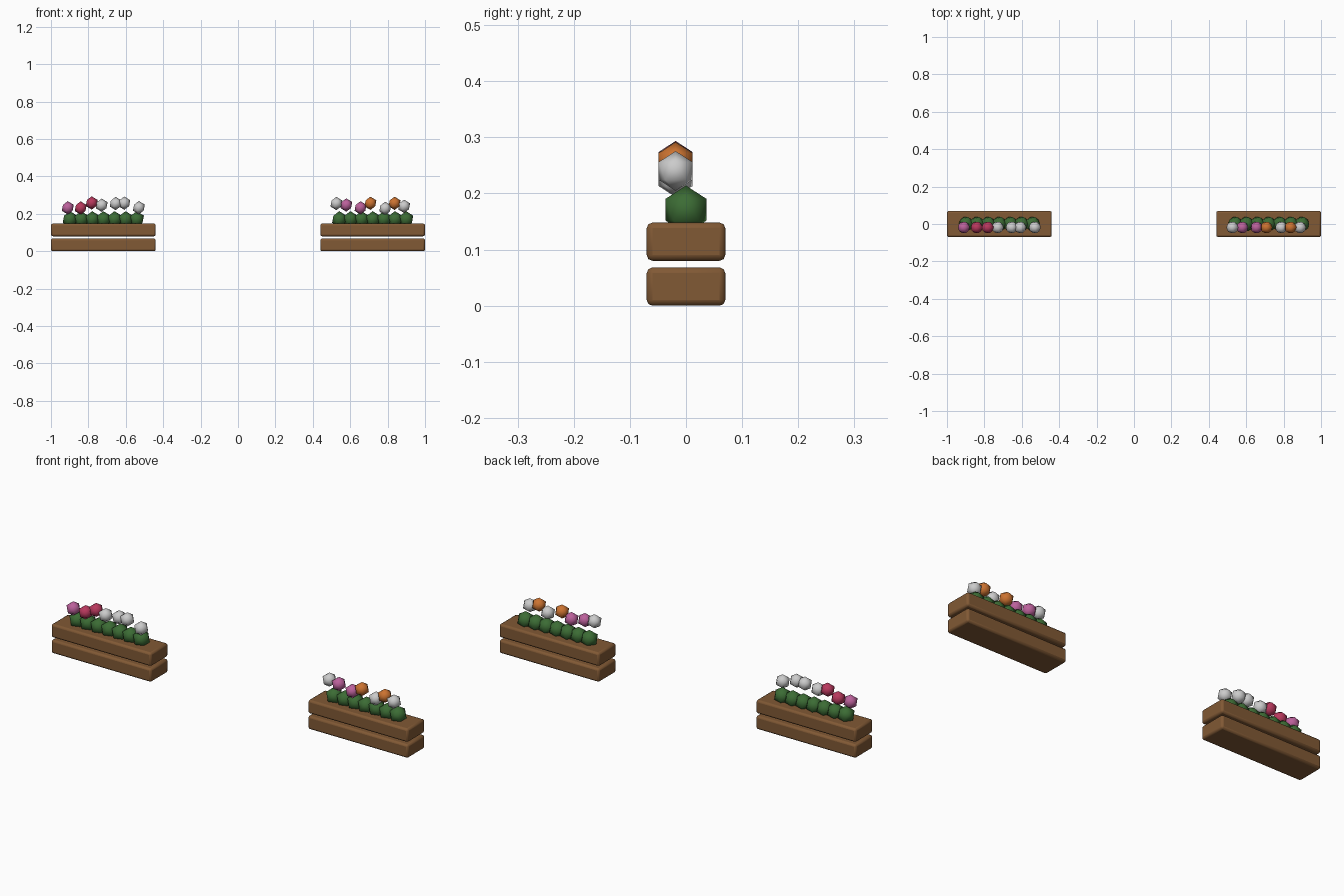
import bpy, math

if "Cube" in bpy.data.objects:
    bpy.data.objects.remove(bpy.data.objects["Cube"])


def material(name, rgb):
    m = bpy.data.materials.new(name)
    m.diffuse_color = (*rgb, 1)
    m.use_nodes = True
    m.node_tree.nodes["Principled BSDF"].inputs["Base Color"].default_value = m.diffuse_color
    return m


WOOD = material("wood", (0.22, 0.10, 0.035))
LEAF = material("leaf", (0.045, 0.15, 0.035))
PURPLE = material("purple_petal", (0.50, 0.12, 0.33))
RED = material("red_petal", (0.48, 0.04, 0.11))
ORANGE = material("orange_petal", (0.60, 0.17, 0.03))
WHITE = None  # plain grey


def plank(name, x, z):
    bpy.ops.mesh.primitive_cube_add(size=1, location=(x, 0, z))
    ob = bpy.context.object
    ob.name = name
    ob.scale = (0.56, 0.14, 0.068)
    bpy.ops.object.transform_apply(location=False, rotation=False, scale=True)
    bev = ob.modifiers.new("rounded_edges", 'BEVEL')
    bev.width = 0.01
    bev.segments = 2
    ob.data.materials.append(WOOD)
    bpy.ops.object.shade_smooth_by_angle(angle=math.radians(30))


def ball(name, r, loc, mat):
    bpy.ops.mesh.primitive_ico_sphere_add(subdivisions=1, radius=r, location=loc)
    ob = bpy.context.object
    ob.name = name
    if mat:
        ob.data.materials.append(mat)
    bpy.ops.object.shade_smooth()


# blossoms: x, z, colour
blossoms = {
    "left": [(-0.91, 0.232, PURPLE), (-0.841, 0.231, RED), (-0.782, 0.258, RED),
             (-0.729, 0.246, WHITE), (-0.654, 0.255, WHITE), (-0.608, 0.257, WHITE),
             (-0.53, 0.233, WHITE)],
    "right": [(0.526, 0.255, WHITE), (0.579, 0.247, PURPLE), (0.655, 0.232, PURPLE),
              (0.708, 0.256, ORANGE), (0.787, 0.229, WHITE), (0.837, 0.256, ORANGE),
              (0.888, 0.24, WHITE)],
}

for side, cx in (("left", -0.72), ("right", 0.72)):
    # planter box made of two stacked planks
    plank(side + "_lower_plank", cx, 0.034)
    plank(side + "_upper_plank", cx, 0.114)
    # row of foliage clumps
    for i in range(7):
        ball(f"{side}_foliage_{i + 1}", 0.043, (cx + (i - 3) * 0.0595, 0, 0.171), LEAF)
    # flowers above the foliage
    for i, (x, z, mat) in enumerate(blossoms[side]):
        ball(f"{side}_flower_{i + 1}", 0.0355, (x, -0.0185, z), mat)
